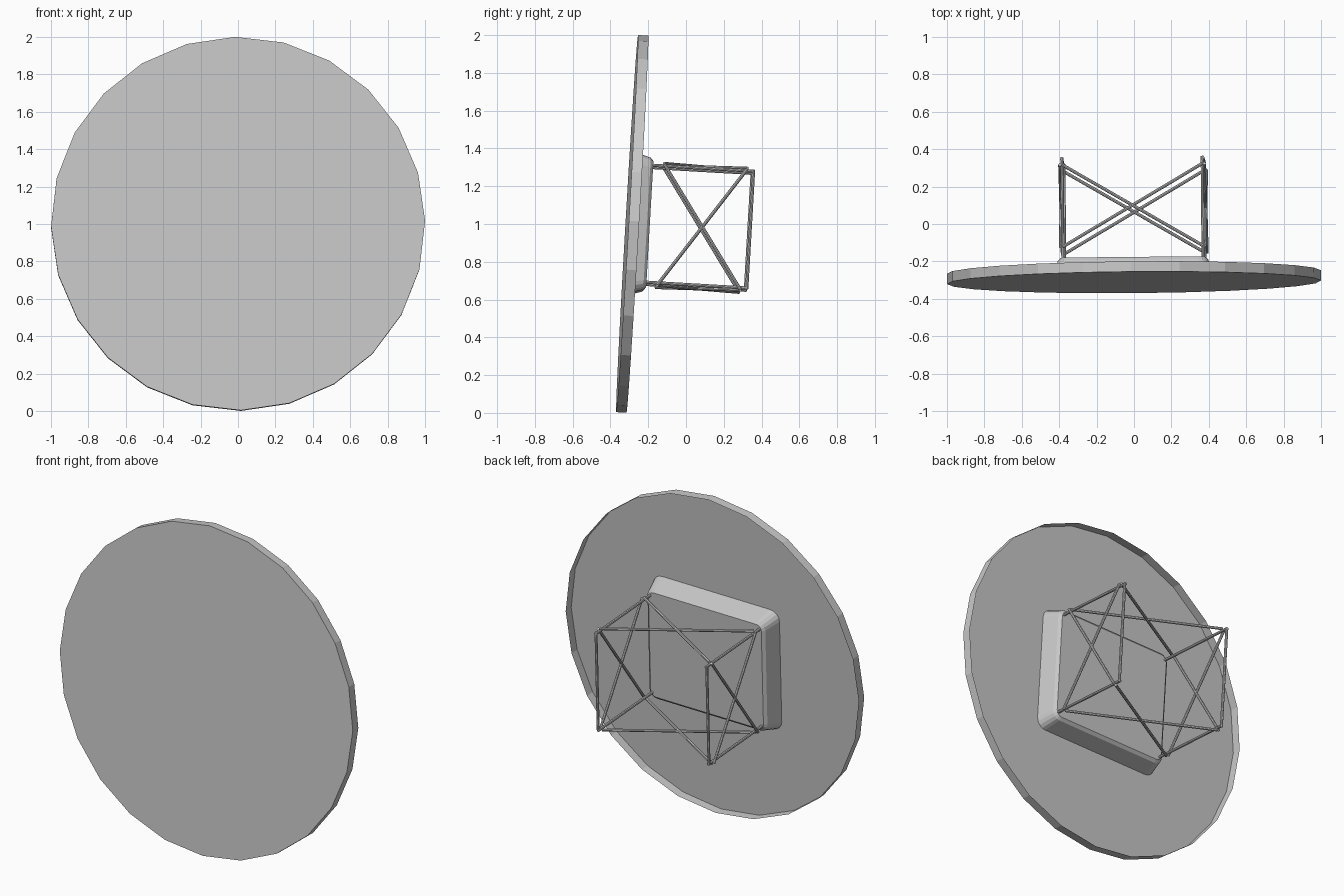
import bpy, bmesh, math
from mathutils import Euler, Matrix, Vector

cube = bpy.data.objects.get("Cube")
if cube:
    bpy.data.objects.remove(cube, do_unlink=True)

# One grey for the whole model
grey = bpy.data.materials.new("light_grey")
grey.use_nodes = True
color = (0.58, 0.58, 0.58, 1)
grey.diffuse_color = color
for node in grey.node_tree.nodes:
    if node.type == "BSDF_PRINCIPLED":
        node.inputs["Base Color"].default_value = color

# Everything is built square to the disc, then leaned back with a slight roll and yaw
TILT = [math.radians(a) for a in (-3.3, -0.9, 0.5)]
LEAN = Matrix.Translation((0, -0.257, 0.999)) @ Euler(TILT, "ZYX").to_matrix().to_4x4()


def finish(name, bm):
    bmesh.ops.recalc_face_normals(bm, faces=bm.faces)
    bm.transform(LEAN)
    mesh = bpy.data.meshes.new(name)
    bm.to_mesh(mesh)
    bm.free()
    mesh.materials.append(grey)
    obj = bpy.data.objects.new(name, mesh)
    bpy.context.collection.objects.link(obj)


def loft(name, outlines, close_back):
    """Skin between (y, [(x, z), ...]) outlines, capped at the front."""
    bm = bmesh.new()
    rings = [[bm.verts.new((x, y, z)) for x, z in pts] for y, pts in outlines]
    bm.faces.new(rings[0])
    if close_back:
        bm.faces.new(rings[-1])
    for a, b in zip(rings, rings[1:]):
        for i in range(len(a)):
            j = (i + 1) % len(a)
            bm.faces.new((a[i], a[j], b[j], b[i]))
    finish(name, bm)


def rounded_rect(hx, hz, r, steps=4):
    pts = []
    for k, (sx, sz) in enumerate(((1, 1), (-1, 1), (-1, -1), (1, -1))):
        for i in range(steps + 1):
            t = math.pi / 2 * (k + i / steps)
            pts.append((sx * (hx - r) + r * math.cos(t), sz * (hz - r) + r * math.sin(t)))
    return pts


def bar(name, start, end, radius=0.0085):
    start, end = Vector(start), Vector(end)
    d = end - start
    bm = bmesh.new()
    bmesh.ops.create_cone(bm, cap_ends=True, segments=8, radius1=radius, radius2=radius,
                          depth=d.length)
    bm.transform(Matrix.Translation((start + end) / 2) @ d.to_track_quat("Z", "Y").to_matrix().to_4x4())
    finish(name, bm)


# Disc: shallow pan, open at the back
SIDES = 24
circle = [(math.cos(math.tau * i / SIDES), math.sin(math.tau * i / SIDES)) for i in range(SIDES)]
loft("disc", [(-0.055, circle), (0, circle)], close_back=False)

# Mounting plate: sloping sides and a chamfered back edge, seated in the pan
loft("mounting_plate", [
    (-0.054, rounded_rect(0.43, 0.38, 0.06)),
    (0.047, rounded_rect(0.402, 0.35, 0.05)),
    (0.062, rounded_rect(0.385, 0.333, 0.035)),
], close_back=True)

# Bracing frame: corner rails, rear posts and crossed braces on four sides
NEAR, FAR = 0.12, 0.56
for s, side in ((1, "left"), (-1, "right")):
    for v, level in ((1, "upper"), (-1, "lower")):
        bar(f"{side}_{level}_rail", (s * 0.375, 0.055, v * 0.31), (s * 0.375, 0.6, v * 0.31))
        bar(f"{side}_{level}_side_brace", (s * 0.387, NEAR, v * 0.32), (s * 0.387, FAR, -v * 0.32))
        bar(f"{side}_{level}_cross_brace", (s * 0.375, NEAR, v * 0.323), (-s * 0.375, FAR, v * 0.323))
    bar(f"{side}_rear_post", (s * 0.378, 0.594, -0.315), (s * 0.378, 0.594, 0.315))
